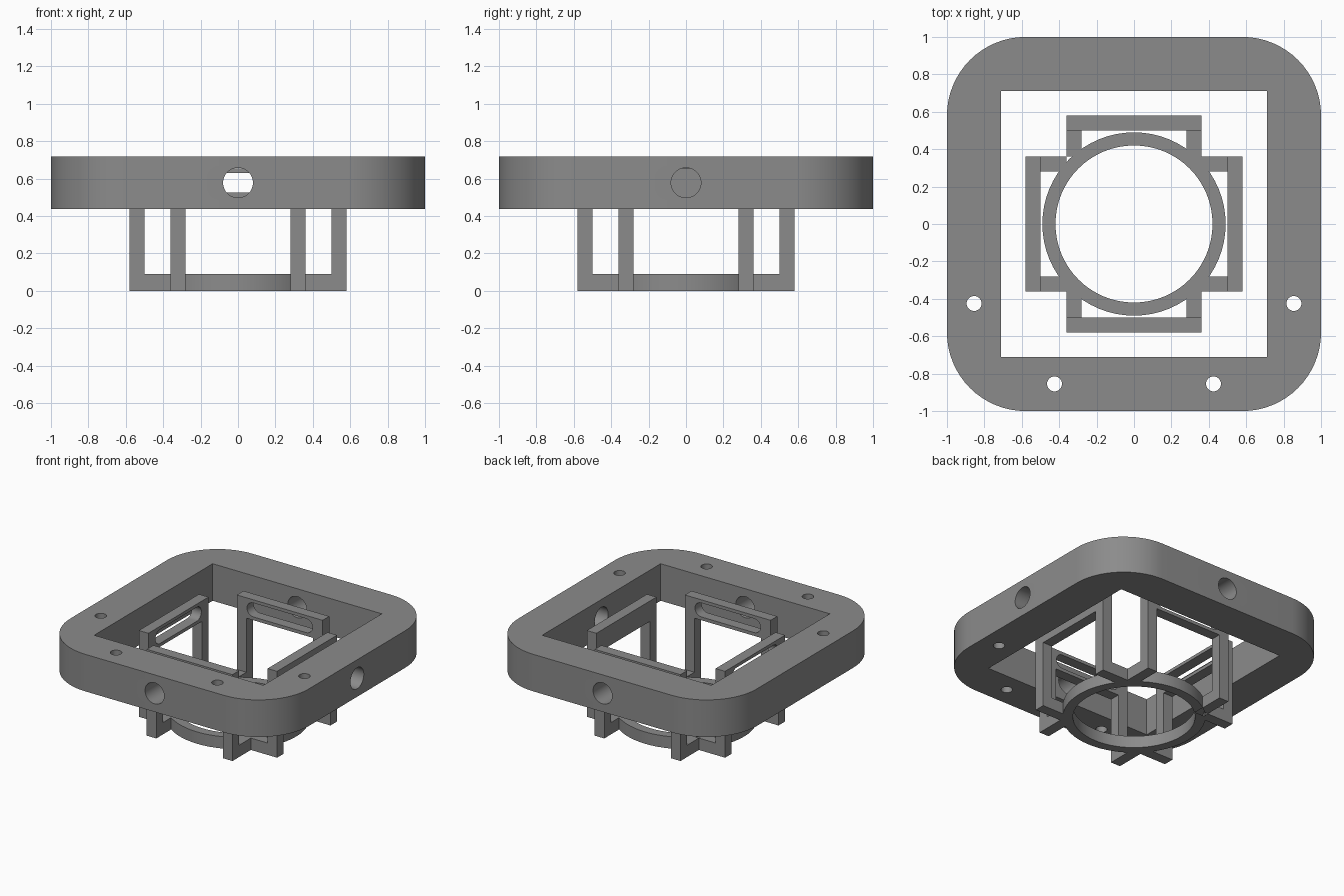
import bpy, bmesh, math
from mathutils import Matrix

if "Cube" in bpy.data.objects:
    bpy.data.objects.remove(bpy.data.objects["Cube"])

grey = bpy.data.materials.new("mid grey")
grey.diffuse_color = (0.26, 0.26, 0.26, 1)
grey.use_nodes = True
grey.node_tree.nodes["Principled BSDF"].inputs["Base Color"].default_value = grey.diffuse_color


def prism(name, outline, low, high, matrix=Matrix()):
    """Extrude a flat outline from z = low to z = high."""
    bm = bmesh.new()
    face = bm.faces.new([bm.verts.new((x, y, low)) for x, y in outline])
    new = bmesh.ops.extrude_face_region(bm, geom=[face])["geom"]
    bmesh.ops.translate(bm, vec=(0, 0, high - low),
                        verts=[v for v in new if isinstance(v, bmesh.types.BMVert)])
    bm.transform(matrix)
    bmesh.ops.recalc_face_normals(bm, faces=bm.faces)
    mesh = bpy.data.meshes.new(name)
    bm.to_mesh(mesh)
    bm.free()
    mesh.materials.append(grey)
    obj = bpy.data.objects.new(name, mesh)
    bpy.context.collection.objects.link(obj)
    return obj


def rect(x0, x1, y0, y1):
    return [(x0, y0), (x1, y0), (x1, y1), (x0, y1)]


def rounded(hx, hy, r, cx=0, cy=0, steps=16):
    """Rounded rectangle; a circle when hx = hy = r."""
    points = []
    for i, (sx, sy) in enumerate([(1, 1), (-1, 1), (-1, -1), (1, -1)]):
        for k in range(steps + 1):
            a = math.radians(90) * (i + k / steps)
            p = (cx + sx * (hx - r) + r * math.cos(a), cy + sy * (hy - r) + r * math.sin(a))
            if not points or math.dist(p, points[-1]) > 1e-5:
                points.append(p)
    if math.dist(points[0], points[-1]) < 1e-5:
        points.pop()
    return points


def combine(obj, other, operation):
    """Boolean the second solid into the first and discard it."""
    mod = obj.modifiers.new("boolean", 'BOOLEAN')
    mod.operation, mod.solver, mod.object = operation, 'EXACT', other
    bpy.context.view_layer.objects.active = obj
    bpy.ops.object.modifier_apply(modifier=mod.name)
    bpy.data.objects.remove(other)


def finish(obj):
    bpy.ops.object.select_all(action='DESELECT')
    obj.select_set(True)
    bpy.context.view_layer.objects.active = obj
    bpy.ops.object.shade_smooth_by_angle(angle=math.radians(30))


def turn(i):
    return Matrix.Rotation(math.radians(90 * i), 4, 'Z')


# Stands an outline up: its y becomes height, its depth runs along -y
upright = Matrix.Rotation(math.radians(90), 4, 'X')

# Rounded mounting frame with square opening, screw holes and side holes
frame = prism("mounting_frame", rounded(1, 1, 0.42), 0.437, 0.718)
combine(frame, prism("opening", rect(-0.71, 0.71, -0.71, 0.71), 0.3, 0.9), 'DIFFERENCE')
for i in range(4):
    for x in (-0.425, 0.425):
        hole = prism("screw_hole", rounded(0.04, 0.04, 0.04, x, -0.855, 8), 0.3, 0.9, turn(i))
        combine(frame, hole, 'DIFFERENCE')
    hole = prism("side_hole", rounded(0.08, 0.08, 0.08, 0, 0.578, 12), 0.6, 1.1, turn(i) @ upright)
    combine(frame, hole, 'DIFFERENCE')
finish(frame)

# Bottom ring
cage = prism("cage", rounded(0.49, 0.49, 0.49), 0, 0.09)
combine(cage, prism("bore", rounded(0.42, 0.42, 0.42), -0.1, 0.2), 'DIFFERENCE')

# Four slotted brackets on legs, tied to the ring by short feet
portal = [(-0.36, 0), (-0.28, 0), (-0.28, 0.50), (0.28, 0.50),
          (0.28, 0), (0.36, 0), (0.36, 0.655), (-0.36, 0.655)]
for i in range(4):
    bracket = prism("bracket", portal, 0.5, 0.58, turn(i) @ upright)
    slot = prism("slot", rounded(0.275, 0.053, 0.053, 0, 0.578, 8), 0.4, 0.7, turn(i) @ upright)
    combine(bracket, slot, 'DIFFERENCE')
    for x0, x1 in ((-0.36, -0.28), (0.28, 0.36)):
        foot = prism("foot", rect(x0, x1, -0.55, -0.32), 0, 0.09, turn(i))
        combine(bracket, foot, 'UNION')
    combine(cage, bracket, 'UNION')
finish(cage)
